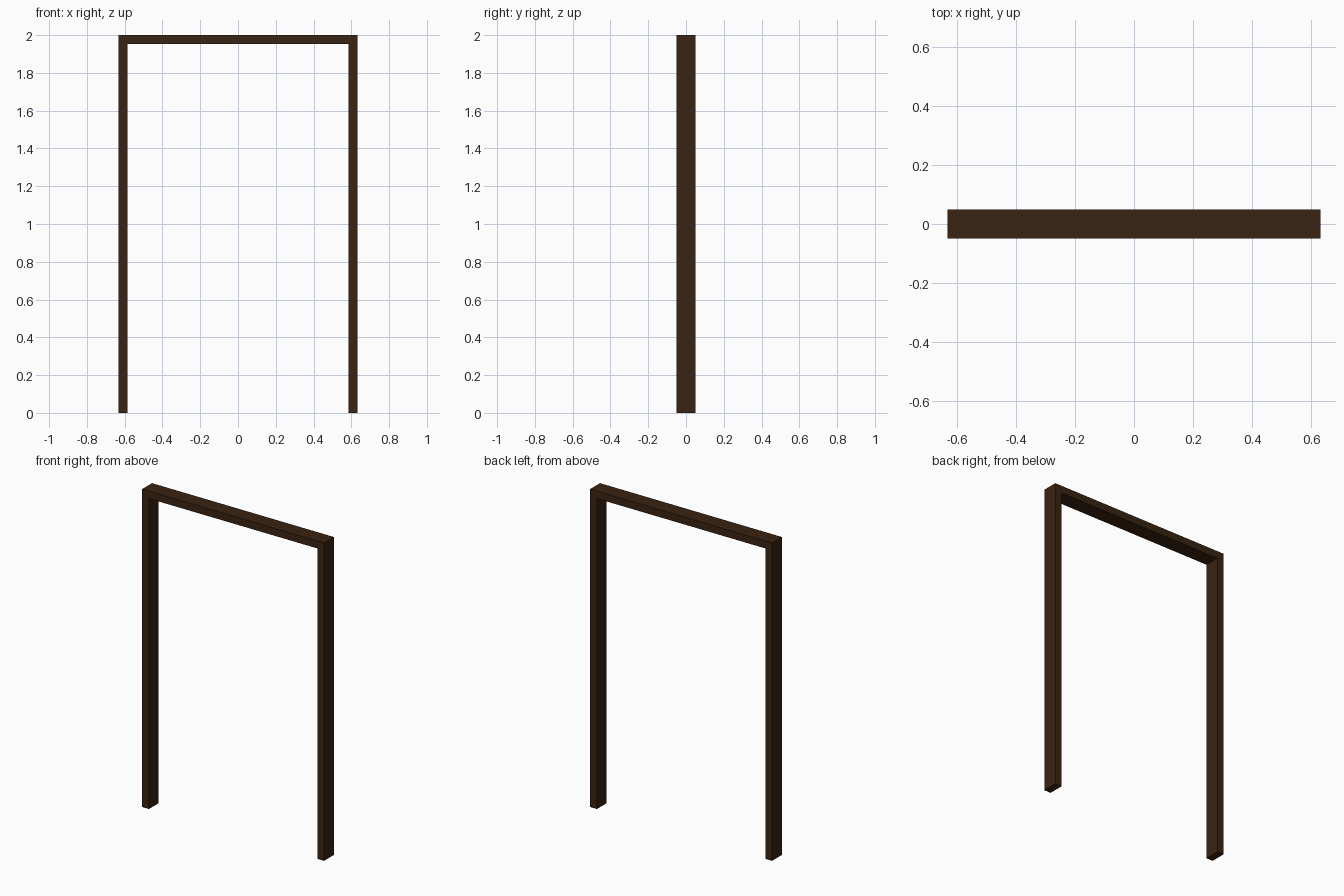
import bpy
import bmesh

if "Cube" in bpy.data.objects:
    bpy.data.objects.remove(bpy.data.objects["Cube"])

HALF_W, HEIGHT, DEPTH, THICK = 0.633, 2.0, 0.098, 0.047

wood = bpy.data.materials.new("dark_wood")
wood.diffuse_color = (0.042, 0.017, 0.006, 1)
wood.use_nodes = True
wood.node_tree.nodes["Principled BSDF"].inputs["Base Color"].default_value = wood.diffuse_color

# Door frame: U-shaped front profile, extruded front to back
inner, lintel = HALF_W - THICK, HEIGHT - THICK
right = [(inner, lintel), (inner, 0), (HALF_W, 0), (HALF_W, HEIGHT)]
profile = right + [(-x, z) for x, z in reversed(right)]

bm = bmesh.new()
face = bm.faces.new([bm.verts.new((x, -DEPTH / 2, z)) for x, z in profile])
ext = bmesh.ops.extrude_face_region(bm, geom=[face], use_keep_orig=True)
verts = [v for v in ext["geom"] if isinstance(v, bmesh.types.BMVert)]
bmesh.ops.translate(bm, vec=(0, DEPTH, 0), verts=verts)
bmesh.ops.recalc_face_normals(bm, faces=bm.faces)

mesh = bpy.data.meshes.new("door_frame")
bm.to_mesh(mesh)
bm.free()
mesh.materials.append(wood)
bpy.context.collection.objects.link(bpy.data.objects.new("door_frame", mesh))
